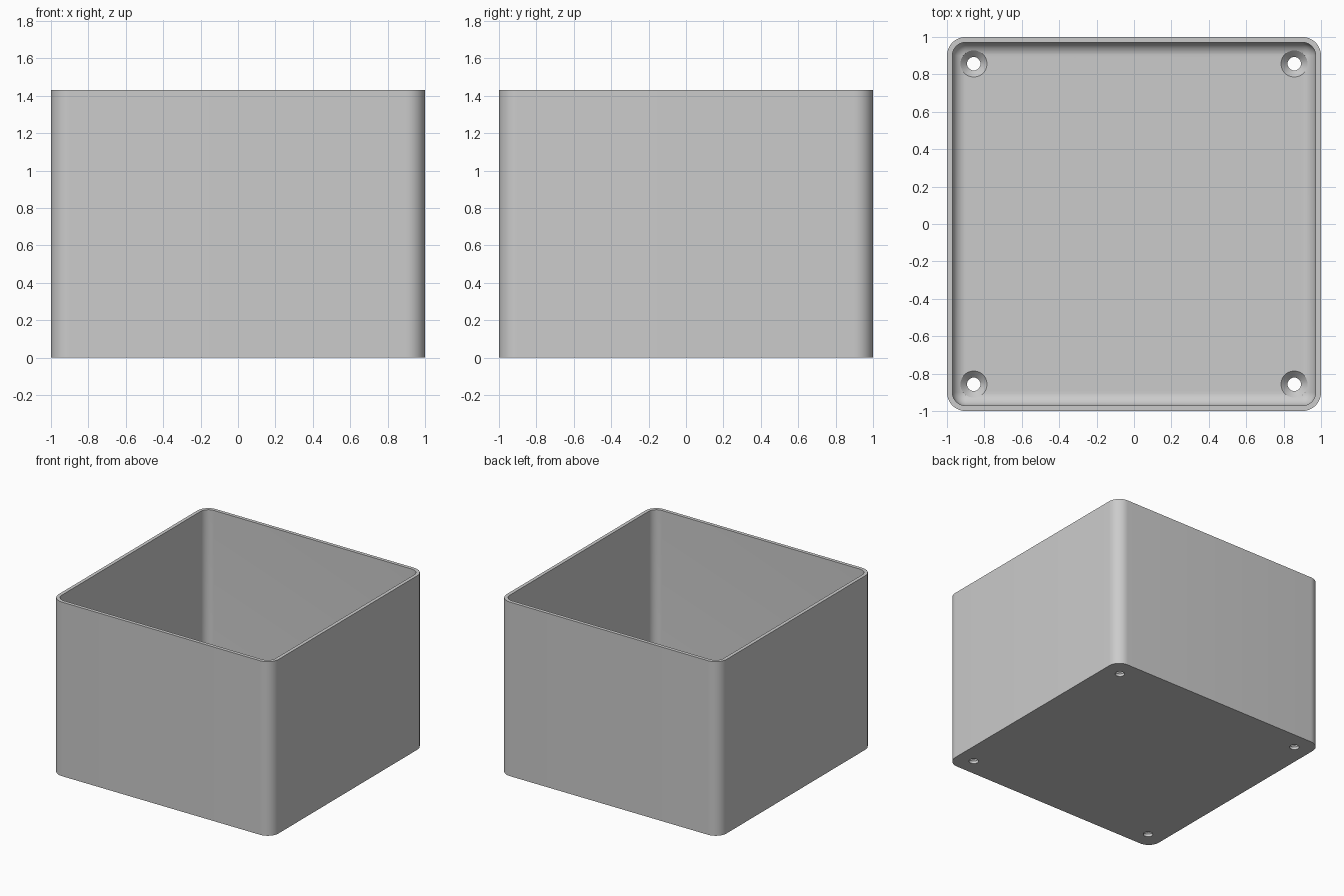
import bpy, bmesh, math

if "Cube" in bpy.data.objects:
    bpy.data.objects.remove(bpy.data.objects["Cube"], do_unlink=True)

HEIGHT, WALL, FLOOR = 1.43, 0.0286, 0.057
CORNER = 0.1
FILLET = CORNER - WALL
SEGMENTS = 12

grey = bpy.data.materials.new("light grey")
grey.use_nodes = True
grey.diffuse_color = (0.6, 0.6, 0.6, 1)
grey.node_tree.nodes["Principled BSDF"].inputs["Base Color"].default_value = (0.6, 0.6, 0.6, 1)


def make_object(name, bm):
    bmesh.ops.remove_doubles(bm, verts=bm.verts, dist=1e-5)
    bmesh.ops.recalc_face_normals(bm, faces=bm.faces)
    mesh = bpy.data.meshes.new(name)
    bm.to_mesh(mesh)
    bm.free()
    mesh.materials.append(grey)
    obj = bpy.data.objects.new(name, mesh)
    bpy.context.collection.objects.link(obj)
    return obj


def rounded_square(half, radius, z):
    """Points of a square ring with rounded corners."""
    points = []
    for quarter in range(4):
        middle = math.radians(45 + 90 * quarter)
        cx = math.copysign(half - radius, math.cos(middle))
        cy = math.copysign(half - radius, math.sin(middle))
        for i in range(SEGMENTS + 1):
            a = math.pi / 2 * (quarter + i / SEGMENTS)
            points.append((cx + radius * math.cos(a), cy + radius * math.sin(a), z))
    return points


def circle(x, y, radius, z, count=48):
    return [(x + radius * math.cos(math.tau * i / count),
             y + radius * math.sin(math.tau * i / count), z) for i in range(count)]


def loft(bm, rings):
    """Join rings of points and cap both ends."""
    loops = [[bm.verts.new(p) for p in ring] for ring in rings]
    for a, b in zip(loops, loops[1:]):
        for i in range(len(a)):
            j = (i + 1) % len(a)
            bm.faces.new((a[i], a[j], b[j], b[i]))
    bm.faces.new(loops[0])
    bm.faces.new(loops[-1])


# Open box: outer wall, rim, inner wall, filleted floor
rings = [rounded_square(1, CORNER, 0), rounded_square(1, CORNER, HEIGHT),
         rounded_square(1 - WALL, FILLET, HEIGHT)]
for i in range(SEGMENTS + 1):
    a = math.pi / 2 * i / SEGMENTS
    inset = FILLET * (1 - math.cos(a))
    rings.append(rounded_square(1 - WALL - inset, FILLET - inset,
                                FLOOR + FILLET * (1 - math.sin(a))))
bm = bmesh.new()
loft(bm, rings)
box = make_object("open_box", bm)

# Countersunk screw holes in the floor corners
bm = bmesh.new()
for x in (-0.857, 0.857):
    for y in (-0.857, 0.857):
        loft(bm, [circle(x, y, 0.036, -0.1), circle(x, y, 0.036, FLOOR - 0.035),
                  circle(x, y, 0.071, FLOOR), circle(x, y, 0.071, FLOOR + 0.15)])
cutter = make_object("screw_hole_cutter", bm)
cutter.hide_render = True

cut = box.modifiers.new("screw_holes", 'BOOLEAN')
cut.operation = 'DIFFERENCE'
cut.solver = 'EXACT'
cut.object = cutter
bpy.context.view_layer.objects.active = box
box.select_set(True)
bpy.ops.object.modifier_apply(modifier=cut.name)
bpy.data.objects.remove(cutter, do_unlink=True)
bpy.ops.object.shade_smooth_by_angle(angle=math.radians(30))
